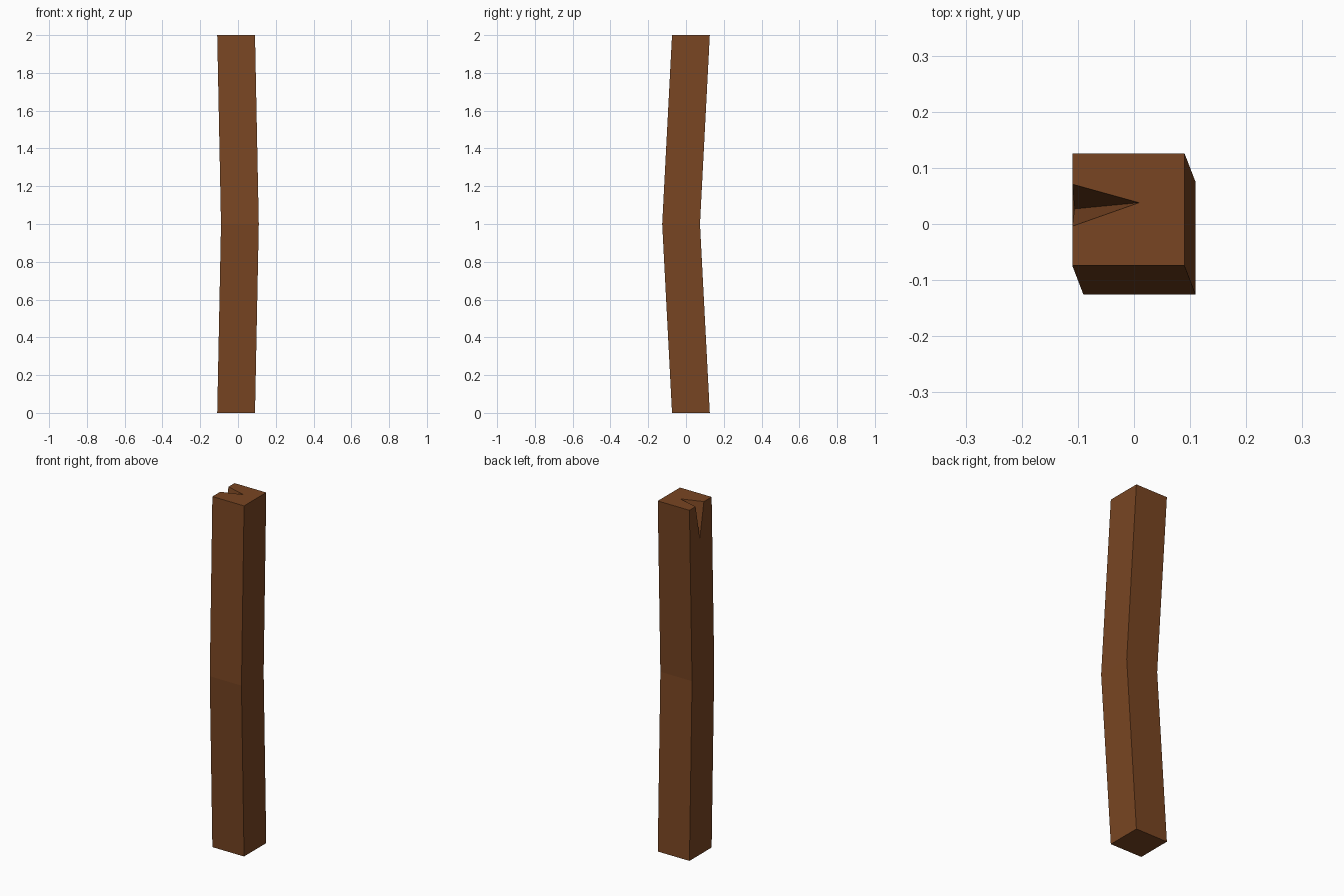
import bpy, bmesh

if "Cube" in bpy.data.objects:
    bpy.data.objects.remove(bpy.data.objects["Cube"])

H = 0.1                                     # half width of the square section
bm = bmesh.new()

# Bent square post: three square rings (offset x, offset y, height)
rings = []
for ox, oy, z in [(-0.01, 0.026, 0), (0.01, -0.026, 1), (-0.01, 0.026, 2)]:
    rings.append([bm.verts.new((ox + sx * H, oy + sy * H, z))
                  for sx, sy in [(-1, -1), (1, -1), (1, 1), (-1, 1)]])
low, mid, top = rings

# Split notch in the left side of the top
front = bm.verts.new((-0.11, -0.004, 2))
back = bm.verts.new((-0.11, 0.071, 2))
inner = bm.verts.new((0.009, 0.038, 2))
tip = bm.verts.new((-0.106, 0.027, 1.8))

# Sides; the upper left side is left for the notched face
for a, b in [(low, mid), (mid, top)]:
    for i in range(4):
        j = (i + 1) % 4
        if not (a is mid and i == 3):
            bm.faces.new((a[i], a[j], b[j], b[i]))

# End cap, notched top, notched left side and notch walls
bm.faces.new(low[::-1])
bm.faces.new(top + [back, inner, front])
bm.faces.new((mid[3], mid[0], top[0], front, tip, back, top[3]))
bm.faces.new((front, inner, tip))
bm.faces.new((inner, back, tip))
bmesh.ops.recalc_face_normals(bm, faces=bm.faces)

mesh = bpy.data.meshes.new("wooden_post")
bm.to_mesh(mesh)
bm.free()
post = bpy.data.objects.new("wooden_post", mesh)
bpy.context.collection.objects.link(post)

# Brown wood
wood = bpy.data.materials.new("wood")
wood.diffuse_color = (0.19, 0.06, 0.016, 1)
wood.use_nodes = True
wood.node_tree.nodes["Principled BSDF"].inputs["Base Color"].default_value = wood.diffuse_color
mesh.materials.append(wood)
